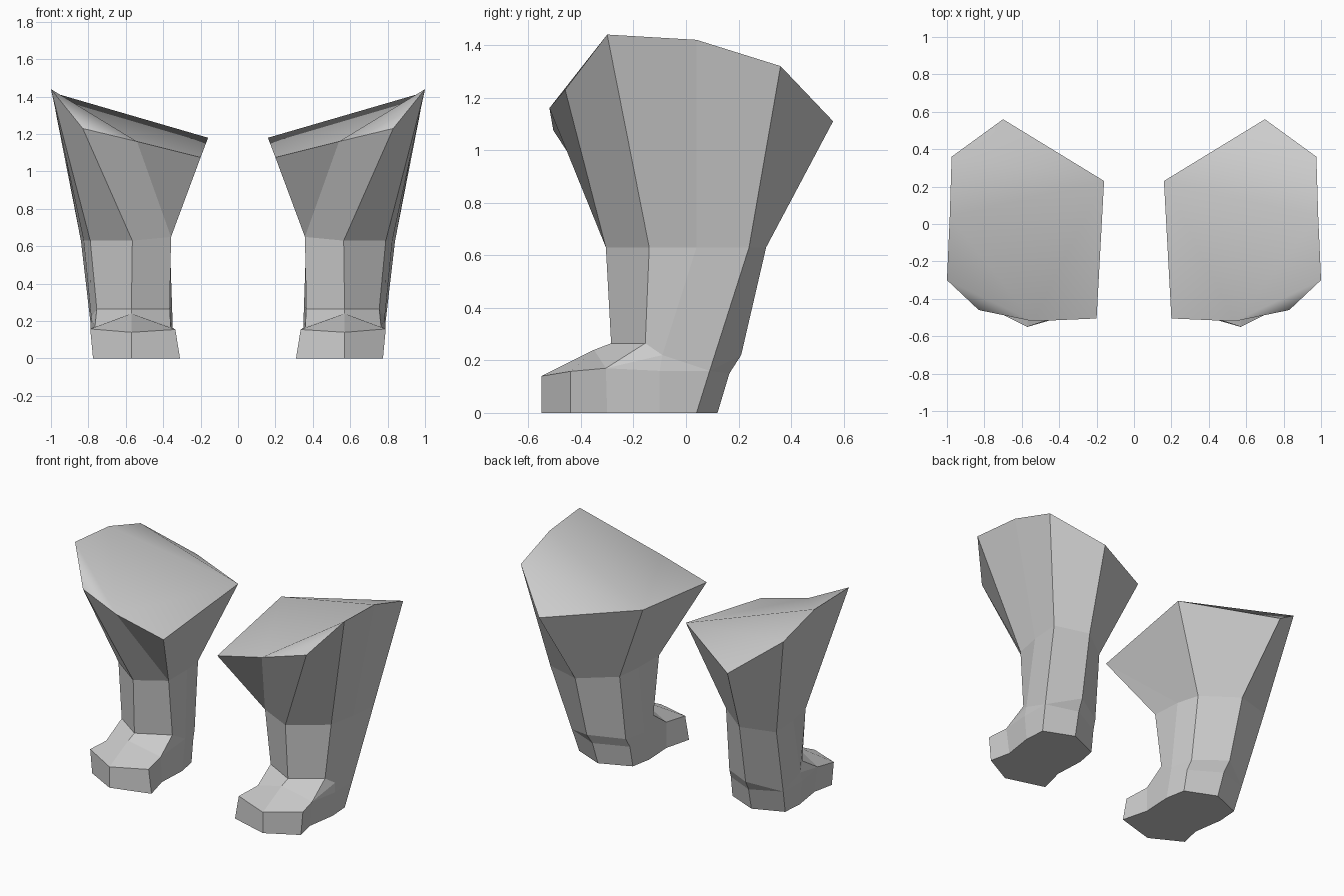
import bpy, bmesh

if "Cube" in bpy.data.objects:
    bpy.data.objects.remove(bpy.data.objects["Cube"])

grey = bpy.data.materials.new("plain grey")
grey.diffuse_color = (0.6, 0.6, 0.6, 1)
grey.use_nodes = True
grey.node_tree.nodes["Principled BSDF"].inputs["Base Color"].default_value = grey.diffuse_color

# Corner names: F front, O outer, I inner, B back, M middle; digit = level
P = {
    # thigh rim
    "IB1": (.16, .23, 1.18), "B1": (.70, .56, 1.11), "OB1": (.975, .36, 1.32),
    "MD1": (.985, .04, 1.42), "OF1": (1.0, -.30, 1.44), "F1": (.83, -.46, 1.23),
    "M1": (.54, -.52, 1.16), "IF1": (.20, -.505, 1.075),
    # knee
    "F2": (.565, -.305, .63), "OF2": (.79, -.14, .63), "MD2": (.825, .04, .63),
    "OB2": (.84, .24, .63), "B2": (.61, .305, .63), "IB2": (.395, .14, .635),
    "MI2": (.365, -.02, .645), "IF2": (.358, -.225, .65),
    # ankle
    "F3": (.57, -.285, .265), "OF3": (.755, -.155, .265), "MD3": (.785, -.09, .22),
    "OB3": (.785, .09, .16), "B3": (.59, .21, .22), "IB3": (.385, .09, .20),
    "MI3": (.35, -.06, .20), "IF3": (.365, -.175, .265),
    # foot top
    "N4": (.57, -.35, .24), "T4": (.57, -.55, .14), "OT4": (.79, -.44, .158),
    "OM4": (.765, -.305, .17), "OH4": (.79, -.10, .16), "B4": (.58, .165, .15),
    "IB4": (.375, .06, .14), "IM4": (.36, -.305, .17), "IT4": (.335, -.47, .155),
}
# sole outline
SOLE = {"T0": (.57, -.55), "OT0": (.775, -.44), "OM0": (.745, -.30), "OH0": (.775, -.10),
        "OB0": (.765, .04), "B0": (.57, .12), "IB0": (.37, .035), "IH0": (.345, -.10),
        "IM0": (.355, -.30), "IT0": (.31, -.475)}
P.update({k: (x, y, 0) for k, (x, y) in SOLE.items()})

CAP = ["OF1 F1 M1", "OF1 M1 MD1", "M1 IF1 IB1", "M1 IB1 MD1", "IB1 OB1 MD1", "IB1 B1 OB1"]
WALLS = [
    # thigh
    "IF1 M1 IF2", "IF1 IF2 MI2", "M1 F1 F2 IF2", "F1 OF1 OF2 F2", "OF1 MD1 MD2 OF2",
    "MD1 OB1 OB2 MD2", "OB1 B1 B2 OB2", "B1 IB1 IB2 B2", "IB1 IF1 MI2 IB2",
    # shin
    "F2 OF2 OF3 F3", "OF2 MD2 MD3 OF3", "MD2 OB2 OB3 MD3", "OB2 B2 B3 OB3",
    "B2 IB2 IB3 B3", "IB2 MI2 MI3 IB3", "MI2 IF2 IF3 MI3", "IF2 F2 F3 IF3",
    # instep and toe top
    "F3 OF3 OM4 N4", "OF3 MD3 OM4", "N4 OM4 OT4 T4",
    "F3 IF3 IM4 N4", "IF3 MI3 IM4", "N4 IM4 IT4 T4",
    # foot sides and heel
    "T4 OT4 OT0 T0", "OT4 OM4 OM0 OT0", "OM4 MD3 OH4", "OM4 OH4 OH0 OM0",
    "MD3 OB3 OH4", "OH4 OB3 OB0 OH0", "OB3 B3 B4", "OB3 B4 B0 OB0",
    "B3 IB3 IB4 B4", "B4 IB4 IB0 B0", "IB3 MI3 IH0 IB4", "IB4 IH0 IB0",
    "MI3 IM4 IM0 IH0", "IM4 IT4 IT0 IM0", "IT4 T4 T0 IT0",
    # sole
    " ".join(SOLE),
]

bm = bmesh.new()
verts = {name: bm.verts.new(co) for name, co in P.items()}
for f in CAP + WALLS:
    face = bm.faces.new([verts[n] for n in f.split()])
    face.smooth = f in CAP  # soft cap, faceted walls
bmesh.ops.recalc_face_normals(bm, faces=bm.faces)
mesh = bpy.data.meshes.new("legs")
bm.to_mesh(mesh)
bm.free()
mesh.materials.append(grey)

# Pair of legs, mirrored across x
legs = bpy.data.objects.new("legs", mesh)
bpy.context.collection.objects.link(legs)
legs.modifiers.new("other leg", "MIRROR")
